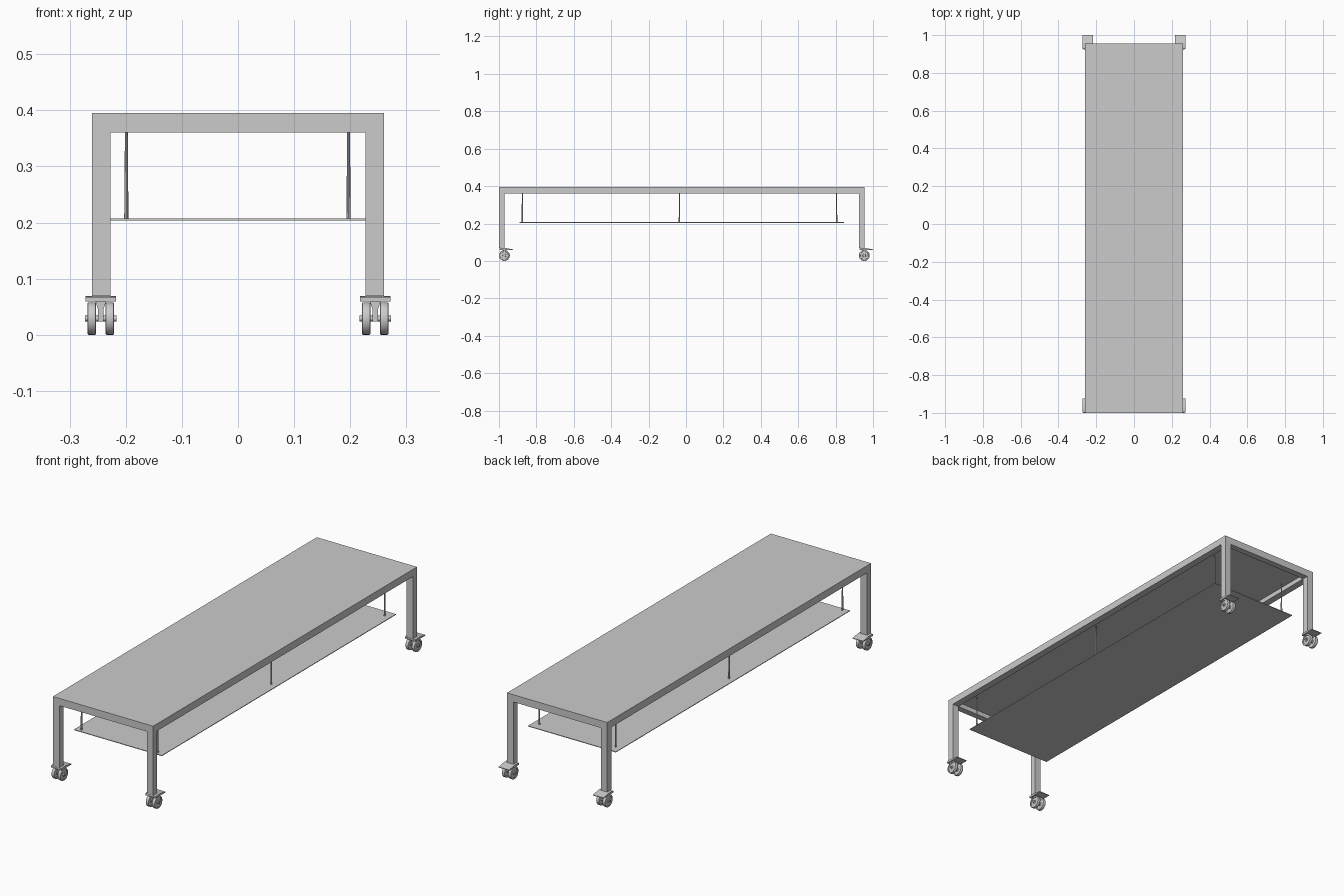
import bpy, bmesh, math
from mathutils import Matrix, Vector

cube = bpy.data.objects.get("Cube")
if cube:
    bpy.data.objects.remove(cube, do_unlink=True)

grey = bpy.data.materials.new("light_grey")
grey.use_nodes = True
grey.diffuse_color = (0.6, 0.6, 0.6, 1)
grey.node_tree.nodes["Principled BSDF"].inputs["Base Color"].default_value = (0.6, 0.6, 0.6, 1)


def finish(bm, name, smooth=False):
    bmesh.ops.recalc_face_normals(bm, faces=bm.faces)
    mesh = bpy.data.meshes.new(name)
    bm.to_mesh(mesh)
    bm.free()
    mesh.materials.append(grey)
    ob = bpy.data.objects.new(name, mesh)
    bpy.context.collection.objects.link(ob)
    if smooth:
        bpy.ops.object.select_all(action='DESELECT')
        ob.select_set(True)
        bpy.context.view_layer.objects.active = ob
        bpy.ops.object.shade_smooth_by_angle(angle=math.radians(35))
    return ob


def box(name, lo, hi):
    lo, hi = Vector(lo), Vector(hi)
    bm = bmesh.new()
    bmesh.ops.create_cube(bm, size=1, matrix=Matrix.Translation((lo + hi) / 2)
                          @ Matrix.Diagonal((*(hi - lo), 1)))
    return finish(bm, name)


def extrude_profile(name, points, to_world, vector):
    bm = bmesh.new()
    face = bm.faces.new([bm.verts.new(to_world(a, b)) for a, b in points])
    ext = bmesh.ops.extrude_face_region(bm, geom=[face])
    moved = [v for v in ext["geom"] if isinstance(v, bmesh.types.BMVert)]
    bmesh.ops.translate(bm, vec=vector, verts=moved)
    return finish(bm, name)


def rod(name, start, end, r1, r2, sides, smooth=True):
    start, end = Vector(start), Vector(end)
    axis = end - start
    turn = axis.to_track_quat('Z', 'Y').to_matrix().to_4x4()
    bm = bmesh.new()
    bmesh.ops.create_cone(bm, cap_ends=True, segments=sides, radius1=r1, radius2=r2,
                          depth=axis.length, matrix=Matrix.Translation((start + end) / 2) @ turn)
    return finish(bm, name, smooth)


# Table: top, rim and four legs as one shell
W, FRONT, BACK, TOP, RIM, LEG = 0.26, -1.0, 0.955, 0.395, 0.361, 0.069
xs = [-W, -W + 0.033, W - 0.033, W]
ys = [FRONT, FRONT + 0.03, BACK - 0.03, BACK]
bm = bmesh.new()
grid = [[bm.verts.new((x, y, RIM)) for y in ys] for x in xs]
cells = {(i, j): bm.faces.new((grid[i][j], grid[i + 1][j], grid[i + 1][j + 1], grid[i][j + 1]))
         for i in range(3) for j in range(3)}
roof = bmesh.ops.extrude_face_region(bm, geom=list(cells.values()), use_keep_orig=True)
bmesh.ops.translate(bm, vec=(0, 0, TOP - RIM),
                    verts=[v for v in roof["geom"] if isinstance(v, bmesh.types.BMVert)])
for (i, j), face in cells.items():
    if i != 1 and j != 1 or (i, j) == (1, 1):
        move = LEG - RIM if i != 1 else 0.022
        new = bmesh.ops.extrude_discrete_faces(bm, faces=[face])["faces"][0]
        bmesh.ops.translate(bm, vec=(0, 0, move), verts=new.verts)
bmesh.ops.remove_doubles(bm, verts=bm.verts, dist=0.0001)
bmesh.ops.recalc_face_normals(bm, faces=bm.faces)
bmesh.ops.dissolve_limit(bm, angle_limit=0.01, verts=bm.verts, edges=bm.edges)
finish(bm, "table_frame")

# Hanging shelf and its rods
box("lower_shelf", (-0.228, -0.89, 0.204), (0.228, 0.845, 0.207))
for side, x in (("right", -0.199), ("left", 0.197)):
    for place, y in (("front", -0.875), ("middle", -0.035), ("back", 0.805)):
        rod(f"{place}_{side}_shelf_rod", (x, y, 0.206), (x, y, 0.384), 0.004, 0.0025, 10)


def wheel(name, x, y, radius, width):
    bm = bmesh.new()
    bmesh.ops.create_cone(bm, cap_ends=True, segments=28, radius1=radius, radius2=radius, depth=width,
                          matrix=Matrix.Translation((x, y, radius)) @ Matrix.Rotation(math.pi / 2, 4, 'Y'))
    caps = [f for f in bm.faces if len(f.verts) > 4]
    rims = [e for f in caps for e in f.edges]
    bmesh.ops.bevel(bm, geom=rims, offset=0.002, segments=2, affect='EDGES', profile=0.5)
    # recessed disc with a raised hub
    for cap in [f for f in bm.faces if len(f.verts) > 4]:
        bmesh.ops.inset_region(bm, faces=[cap], thickness=0.005)
        bmesh.ops.inset_region(bm, faces=[cap], thickness=0.001, depth=-0.003)
        bmesh.ops.inset_region(bm, faces=[cap], thickness=0.012)
        bmesh.ops.inset_region(bm, faces=[cap], thickness=0.001, depth=0.003)
    finish(bm, name, True)


# Twin wheel casters
R = 0.029
hood = [(-0.026, 0.059), (-0.026, 0.067), (-0.015, 0.069), (0.006, 0.069), (0.047, 0.062), (0.047, 0.059)]
fork = [(-0.011, 0.064), (0.011, 0.064), (0.005, 0.046), (0.005, 0.024), (-0.005, 0.024), (-0.005, 0.046)]
for end, y in (("front", FRONT + R), ("back", 0.953)):
    for side, x in (("right", -0.2445), ("left", 0.2445)):
        name = f"{end}_{side}_caster"
        extrude_profile(name + "_hood", hood, lambda a, b: (x - 0.0275, y + a, b), (0.055, 0, 0))
        extrude_profile(name + "_fork", fork, lambda a, b: (x + a, y - 0.008, b), (0, 0.016, 0))
        rod(name + "_axle", (x - 0.028, y, R), (x + 0.028, y, R), 0.005, 0.005, 12)
        for label, offset in (("outer", 0.016), ("inner", -0.016)):
            wheel(f"{name}_{label}_wheel", x + math.copysign(offset, x * offset), y, R, 0.015)
